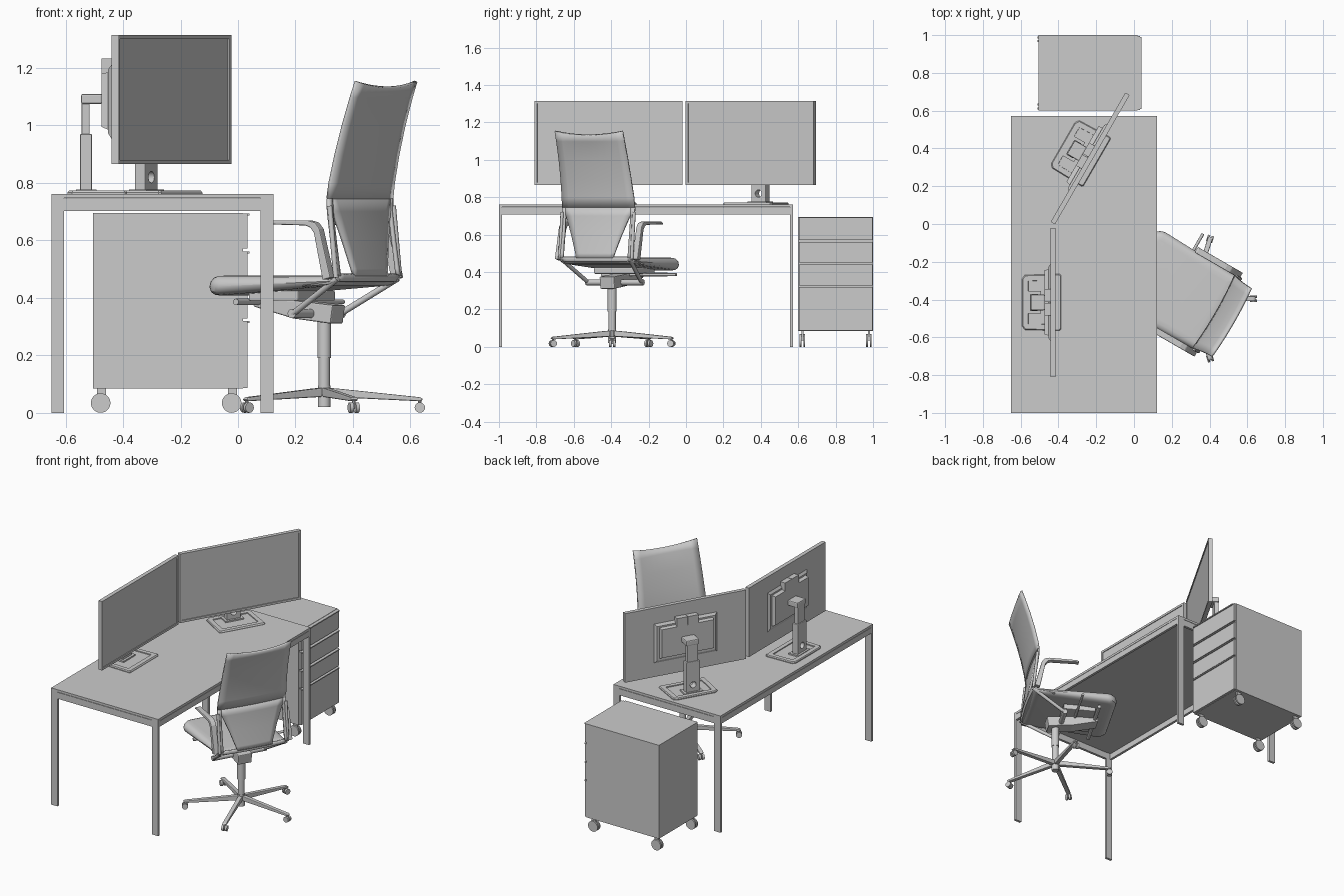
import bpy, bmesh
from math import radians, pi, cos, sin
from mathutils import Matrix, Vector

if "Cube" in bpy.data.objects:
    bpy.data.objects.remove(bpy.data.objects["Cube"])

I = Matrix.Identity(4)


def finish(name, bm, M=I, bevel=0, smooth=False):
    bmesh.ops.recalc_face_normals(bm, faces=bm.faces)
    me = bpy.data.meshes.new(name)
    bm.to_mesh(me)
    bm.free()
    ob = bpy.data.objects.new(name, me)
    bpy.context.collection.objects.link(ob)
    ob.matrix_world = M
    if bevel:
        m = ob.modifiers.new("bevel", 'BEVEL')
        m.width, m.segments = bevel, 2
    if smooth:
        bpy.context.view_layer.objects.active = ob
        ob.select_set(True)
        bpy.ops.object.shade_smooth_by_angle(angle=radians(35))
        ob.select_set(False)
    return ob


def loft(name, rings, M=I, bevel=0, smooth=False):
    """Closed rings joined by quads, ends capped."""
    bm = bmesh.new()
    vs = [[bm.verts.new(p) for p in r] for r in rings]
    n = len(rings[0])
    for a, b in zip(vs, vs[1:]):
        for i in range(n):
            bm.faces.new((a[i], a[(i + 1) % n], b[(i + 1) % n], b[i]))
    bm.faces.new(vs[0])
    bm.faces.new(vs[-1])
    return finish(name, bm, M, bevel, smooth)


def box(name, x0, x1, y0, y1, z0, z1, M=I, bevel=0):
    return loft(name, [[(x0, y0, z), (x1, y0, z), (x1, y1, z), (x0, y1, z)] for z in (z0, z1)], M, bevel)


def prism(name, pts, y0, y1, M=I, bevel=0):
    return loft(name, [[(x, y, z) for x, z in pts] for y in (y0, y1)], M, bevel)


def rod(name, p, q, r, M=I, seg=20, r2=None):
    p, q = Vector(p), Vector(q)
    rot = (q - p).to_track_quat('Z', 'Y')
    rings = [[c + rot @ Vector((k * cos(2 * pi * i / seg), k * sin(2 * pi * i / seg), 0))
              for i in range(seg)] for c, k in ((p, r), (q, r2 or r))]
    return loft(name, rings, M, smooth=True)


def recess(ob, axis, margin, depth):
    """Inset the face pointing along axis and push it in."""
    bm = bmesh.new()
    bm.from_mesh(ob.data)
    f = max(bm.faces, key=lambda f: f.normal.dot(axis) + f.calc_center_median().dot(axis))
    bmesh.ops.inset_region(bm, faces=[f], thickness=margin)
    bmesh.ops.inset_region(bm, faces=[f], thickness=0.001, depth=-depth)
    bm.to_mesh(ob.data)
    bm.free()


# Desk
X0, X1, Y0, Y1 = -0.65, 0.123, -1.0, 0.573
box("desk_top", X0, X1, Y0, Y1, 0.747, 0.762)
for y in (Y0, Y1 - 0.016):
    box("desk_end_rail", X0 + 0.045, X1 - 0.045, y, y + 0.016, 0.703, 0.745)
    for x in (X0, X1 - 0.045):
        box("desk_leg", x, x + 0.045, y, y + 0.016, 0, 0.747)
for x in (X0, X1 - 0.016):
    box("desk_long_rail", x, x + 0.016, Y0 + 0.016, Y1 - 0.016, 0.708, 0.745)

# Drawer cabinet on castors
box("cabinet_body", -0.505, 0.018, 0.6, 1.0, 0.085, 0.695)
for z0, z1 in ((0.087, 0.32), (0.328, 0.44), (0.45, 0.562), (0.572, 0.693)):
    box("drawer_front", 0.018, 0.033, 0.604, 0.996, z0, z1)
    box("drawer_lip", 0.033, 0.04, 0.61, 0.99, z1 - 0.007, z1)
for x in (-0.478, -0.022):
    for y in (0.622, 0.978):
        box("cabinet_castor_fork", x - 0.012, x + 0.018, y - 0.005, y + 0.005, 0.035, 0.085)
        for s in (-1, 1):
            rod("cabinet_castor_wheel", (x, y + s * 0.005, 0.034), (x, y + s * 0.015, 0.034), 0.034, seg=24)


# Monitors, facing local +x
def monitor(M):
    panel = box("monitor_panel", -0.013, 0.013, -0.395, 0.395, 0.865, 1.315, M)
    recess(panel, Vector((1, 0, 0)), 0.02, 0.004)

    def rect(x, h, z0, z1):
        return [(x, -h, z0), (x, h, z0), (x, h, z1), (x, -h, z1)]
    loft("monitor_rear_flare", [rect(-0.013, 0.205, 0.955, 1.21), rect(-0.024, 0.19, 0.972, 1.195)], M)
    loft("monitor_rear_housing", [rect(-0.024, 0.175, 0.985, 1.185), rect(-0.047, 0.17, 0.995, 1.18)], M)
    for s in (-1, 1):
        box("monitor_top_block", -0.047, -0.013, s * 0.036 - 0.034, s * 0.036 + 0.034, 1.17, 1.233, M)
    lower = box("stand_lower_column", -0.122, -0.08, -0.045, 0.045, 0.77, 0.97, M, 0.004)
    cut = rod("stand_hole_cutter", (-0.2, 0, 0.82), (0, 0, 0.82), 0.02, M)
    cut.hide_render = True
    cut.hide_viewport = True
    m = lower.modifiers.new("hole", 'BOOLEAN')
    m.operation, m.object = 'DIFFERENCE', cut
    box("stand_upper_column", -0.116, -0.088, -0.036, 0.036, 0.96, 1.1, M, 0.004)
    box("stand_arm", -0.118, -0.045, -0.042, 0.042, 1.075, 1.11, M, 0.006)
    foot = [(-0.165, -0.125), (-0.15, -0.145), (0.035, -0.15), (0.042, -0.143),
            (0.042, 0.143), (0.035, 0.15), (-0.15, 0.145), (-0.165, 0.125)]
    base = loft("stand_base", [[(x, y, 0.762) for x, y in foot], [(x, y, 0.767) for x, y in foot],
                [(-0.06 + (x + 0.06) * 0.96, y * 0.97, 0.773) for x, y in foot]], M)
    box("stand_base_boss", -0.135, -0.065, -0.06, 0.06, 0.768, 0.777, M)
    recess(base, Vector((0, 0, 1)), 0.03, 0.006)


monitor(Matrix.Translation((-0.428, -0.415, 0)))
monitor(Matrix.Translation((-0.232, 0.347, 0)) @ Matrix.Rotation(radians(-30), 4, 'Z'))

# Chair base, five legs with twin castors
C = Matrix.Translation((0.30, -0.395, 0))
rod("chair_hub", (0, 0, 0.02), (0, 0, 0.095), 0.022, C)
rod("chair_column", (0, 0, 0.09), (0, 0, 0.2), 0.02, C)
rod("chair_upper_column", (0, 0, 0.19), (0, 0, 0.33), 0.024, C)
for k in range(5):
    R = C @ Matrix.Rotation(2 * pi * k / 5, 4, 'Z')
    prism("chair_leg", [(0, 0.088), (0.05, 0.084), (0.335, 0.054), (0.345, 0.046), (0.335, 0.04), (0.02, 0.055)],
          -0.013, 0.013, R, 0.004)
    rod("chair_castor_pin", (0.333, 0, 0.015), (0.333, 0, 0.045), 0.006, R, 10)
    for s in (-1, 1):
        rod("chair_castor_wheel", (0.333, s * 0.004, 0.018), (0.333, s * 0.017, 0.018), 0.018, R)

# Chair mechanism, local +x is forward
H = C @ Matrix.Rotation(radians(150), 4, 'Z')
prism("chair_mechanism", [(-0.06, 0.375), (-0.05, 0.31), (0.1, 0.328), (0.26, 0.37), (0.26, 0.4), (0.1, 0.392)],
      -0.045, 0.045, H, 0.005)
box("seat_carrier", 0.03, 0.23, -0.13, 0.13, 0.39, 0.425, H, 0.005)
rod("pivot_tube", (0.03, -0.175, 0.345), (0.03, 0.175, 0.345), 0.016, H)
rod("front_tube", (0.24, -0.2, 0.386), (0.24, 0.2, 0.386), 0.011, H)
rod("height_lever", (0.115, 0, 0.386), (0.115, -0.33, 0.386), 0.008, H, 12)

# Seat cushion, rounded outline stacked in levels
def outline(d):
    pts = []
    for cx, cy, a0 in ((0.352, 0.237, 0), (-0.17, 0.222, 90), (-0.17, -0.222, 180), (0.352, -0.237, 270)):
        r = 0.065 if cx > 0 else 0.03
        sx, sy = (1 if cx > 0 else -1), (1 if cy > 0 else -1)
        for i in range(7):
            a = radians(a0 + 15 * i)
            k = max(r - d, 0.004)
            e = r if r > d else d + 0.004
            pts.append((cx - sx * e + k * cos(a), cy - sy * e + k * sin(a)))
    return pts


levels = ((0.04, 0), (0.02, 0.05), (0.006, 0.2), (0, 0.45), (0.004, 0.7), (0.016, 0.9), (0.03, 0.98), (0.05, 1))
rings = []
for d, t in levels:
    ring = []
    for x, y in outline(d):
        zb = 0.405 + 0.075 * (0.352 - x)
        ring.append((x, y, zb + (0.477 - zb) * t))
    rings.append(ring)
loft("seat", rings, H, smooth=True)


# Backrest shell pieces: rows of (x, z, y_min, y_max)
def shell(name, rows, bow=0.012, dip=0, n=10):
    bm = bmesh.new()
    grid = []
    for j, (x, z, a, b) in enumerate(rows):
        row = []
        for i in range(n + 1):
            y = a + (b - a) * i / n
            k = 1 - (y / 0.223) ** 2
            row.append(bm.verts.new((x - bow * k, y, z - (dip * k if j == 0 else 0))))
        grid.append(row)
    for p, q in zip(grid, grid[1:]):
        for i in range(n):
            bm.faces.new((p[i], p[i + 1], q[i + 1], q[i]))
    ob = finish(name, bm, H, smooth=True)
    m = ob.modifiers.new("thickness", 'SOLIDIFY')
    m.thickness, m.offset = 0.012, 0
    return ob


low = [(-0.143, 0.745), (-0.145, 0.7), (-0.158, 0.6), (-0.172, 0.5), (-0.176, 0.475)]
up = [(-0.247, 1.157, 0.208), (-0.228, 1.1, 0.209), (-0.197, 1.0, 0.212), (-0.171, 0.9, 0.216),
      (-0.15, 0.8, 0.221), (-0.143, 0.745, 0.223)]
shell("backrest", [(x, z, -w, w) for x, z, w in up], dip=0.024)
shell("backrest_web", [(x, z, -w, w) for (x, z), w in zip(low, (0.222, 0.196, 0.155, 0.12, 0.113))])
bowl = [(-0.176, 0.482), (-0.168, 0.462), (-0.14, 0.452), (-0.04, 0.446)]
shell("backrest_foot", [(x, z, -0.22, 0.22) for x, z in bowl])

# Side struts, swing arms and armrests, mirrored
arm = [(0.105, 0.662), (0.09, 0.67), (-0.08, 0.67), (-0.11, 0.662), (-0.128, 0.64), (-0.172, 0.47),
       (-0.14, 0.462), (-0.105, 0.625), (-0.09, 0.645), (-0.07, 0.652), (0.09, 0.656), (0.103, 0.652)]
for s in (-1, 1):
    shell("backrest_strut", [(x, z, min(s * 0.2, s * 0.223), max(s * 0.2, s * 0.223)) for x, z in low], n=2)
    rod("swing_arm", (-0.175, s * 0.21, 0.468), (0.03, s * 0.165, 0.345), 0.011, H, 14)
    rod("back_rod", (-0.175, s * 0.222, 0.47), (-0.15, s * 0.222, 0.72), 0.009, H, 12)
    y0, y1 = sorted((s * 0.222, s * 0.256))
    prism("armrest", arm, y0, y1, H, 0.004)
